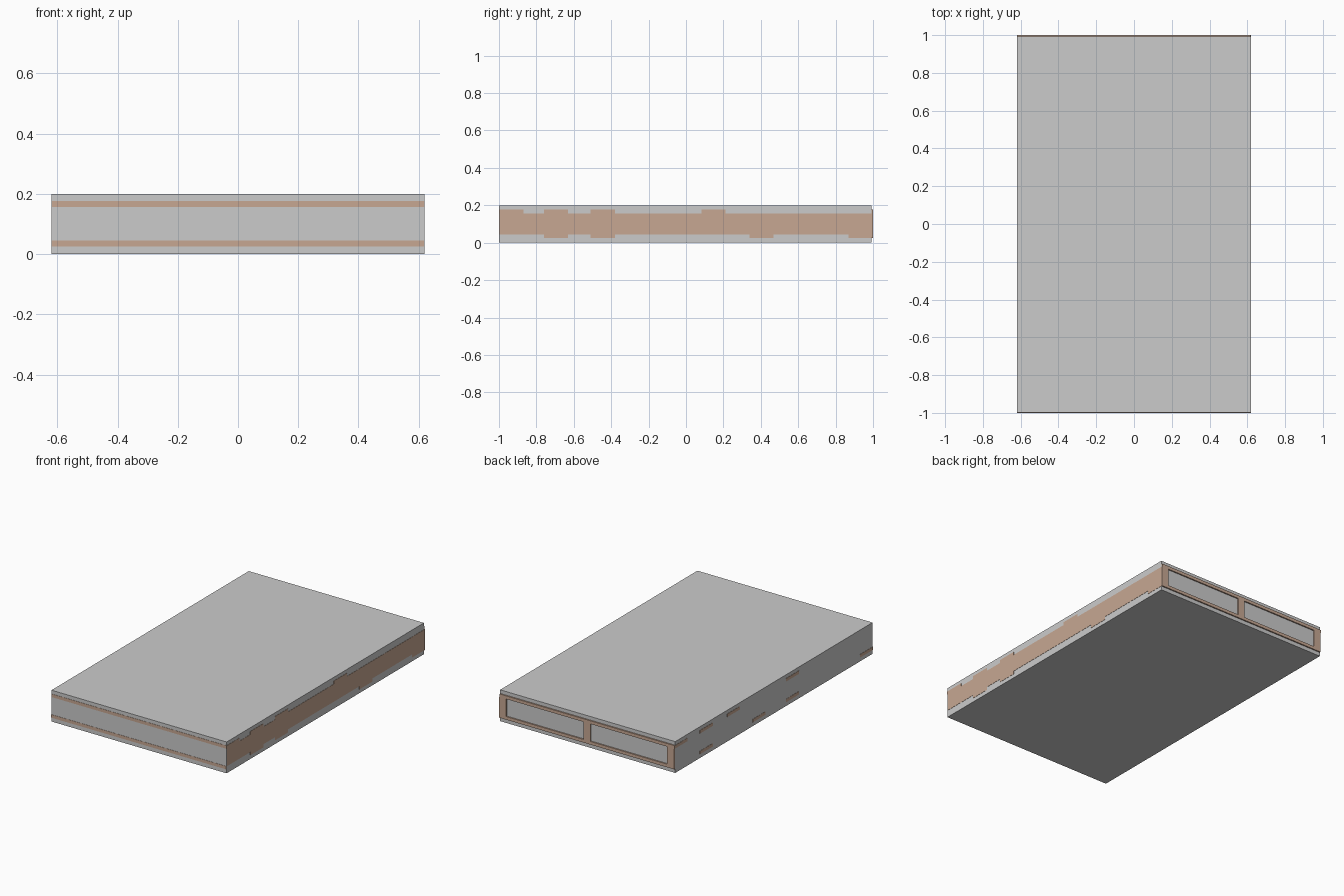
import bpy

if "Cube" in bpy.data.objects:
    bpy.data.objects.remove(bpy.data.objects["Cube"])

wood = bpy.data.materials.new("wood")
wood.diffuse_color = (0.57, 0.39, 0.29, 1)
wood.use_nodes = True
wood.node_tree.nodes["Principled BSDF"].inputs["Base Color"].default_value = wood.diffuse_color


def box(name, x, y, z, mat=None):
    """Box from (min, max) pairs on each axis."""
    bpy.ops.mesh.primitive_cube_add(
        size=1, location=[(a + b) / 2 for a, b in (x, y, z)])
    ob = bpy.context.object
    ob.name = name
    ob.scale = [b - a for a, b in (x, y, z)]
    bpy.ops.object.transform_apply(location=False, scale=True)
    if mat:
        ob.data.materials.append(mat)
    return ob


HX = 0.62      # half width of the panel
POKE = 0.0015  # how far timber ends stand proud of the grey body

# Grey body, stopping just short of the timber at the back
box("panel_body", (-HX + POKE, HX - POKE), (-1 + POKE, 0.992), (0, 0.2))

# Three long joists: left, middle, right (right one is proud of the side)
for name, x0 in (("left", -HX + 2 * POKE), ("middle", -0.025), ("right", HX - 0.05)):
    box("joist_" + name, (x0, x0 + 0.05), (-0.996, 1), (0.045, 0.157), wood)

# Cross battens in two layers, each shifted so one end shows on a side
centres = (-0.935, -0.695, -0.445, -0.19, 0.147, 0.404, 0.68, 0.935)
layers = (("top", 0.157, 0.177, "RRRLRLLL"),
          ("bottom", 0.025, 0.045, "LRRLLRLR"))
for layer, z0, z1, sides in layers:
    for i, (c, side) in enumerate(zip(centres, sides)):
        x = (-HX + 2 * POKE, HX) if side == "R" else (-HX, HX - 2 * POKE)
        box(f"{layer}_batten_{i + 1}", x, (c - 0.065, c + 0.065), (z0, z1), wood)
